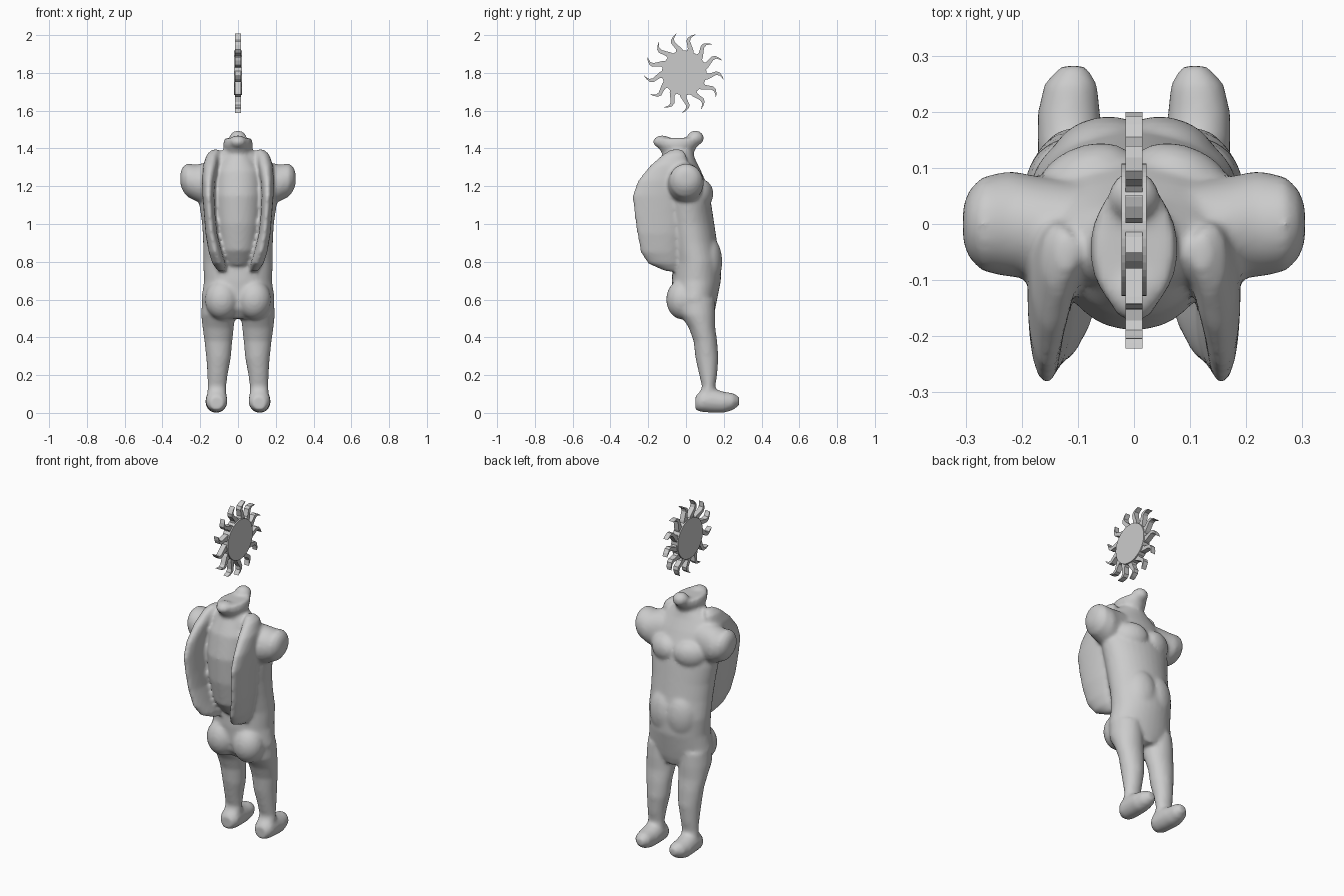
import bpy, bmesh
from math import sin, cos, pi, radians
from mathutils import Vector, Matrix

cube = bpy.data.objects.get("Cube")
if cube:
    bpy.data.objects.remove(cube)

stone = bpy.data.materials.new("pale grey stone")
stone.use_nodes = True
GREY = (0.6, 0.6, 0.6, 1)
stone.diffuse_color = GREY
stone.node_tree.nodes["Principled BSDF"].inputs["Base Color"].default_value = GREY


def make_object(name, bm):
    bmesh.ops.recalc_face_normals(bm, faces=bm.faces)
    mesh = bpy.data.meshes.new(name)
    bm.to_mesh(mesh)
    bm.free()
    mesh.materials.append(stone)
    obj = bpy.data.objects.new(name, mesh)
    bpy.context.collection.objects.link(obj)
    return obj


def loft(bm, axis, sections, side=1, n=32):
    """Closed loft along an axis: (position, low a, high a, low b, high b)."""
    rings = []
    for pos, a0, a1, b0, b1 in sections:
        ring = []
        for i in range(n):
            t = 2 * pi * i / n
            a = (a0 + a1) / 2 + (a1 - a0) / 2 * cos(t)
            b = (b0 + b1) / 2 + (b1 - b0) / 2 * sin(t)
            p = {"x": (pos, a, b), "y": (a, pos, b), "z": (a, b, pos)}[axis]
            ring.append(bm.verts.new((p[0] * side, p[1], p[2])))
        rings.append(ring)
    for lo, hi in zip(rings, rings[1:]):
        for i in range(n):
            j = (i + 1) % n
            bm.faces.new((lo[i], lo[j], hi[j], hi[i]))
    bm.faces.new(rings[0])
    bm.faces.new(rings[-1])


def blob(bm, centre, radii, side=1, tilt=0):
    m = (Matrix.Translation((centre[0] * side, centre[1], centre[2]))
         @ Matrix.Rotation(radians(tilt * side), 4, "Z")
         @ Matrix.Diagonal((*radii, 1)))
    bmesh.ops.create_uvsphere(bm, u_segments=24, v_segments=16, radius=1, matrix=m)


body = bmesh.new()

# torso: height, half width, back, front
torso = [(.5, .1, -.02, .14), (.55, .18, -.06, .155), (.6, .195, -.07, .165),
         (.7, .18, -.075, .185), (.8, .185, -.07, .185), (.9, .185, -.09, .165),
         (1, .19, -.11, .15), (1.1, .205, -.12, .135), (1.2, .2, -.12, .115),
         (1.28, .18, -.12, .08), (1.34, .14, -.12, .05), (1.4, .07, -.11, .03)]
loft(body, "z", [(z, -w, w, b, f) for z, w, b, f in torso])

# neck stump: a saddle with a raised front and rear lip
loft(body, "z", [(1.3, -.08, .08, -.13, .05), (1.37, -.065, .065, -.125, .035),
                 (1.42, -.08, .08, -.155, .065), (1.455, -.07, .07, -.165, .085)])
blob(body, (0, .05, 1.455), (.045, .045, .04))
blob(body, (0, -.125, 1.435), (.045, .05, .035))

# hollow between the wings
loft(body, "z", [(.78, -.07, .07, -.09, .05), (.86, -.1, .1, -.15, .05),
                 (1, -.12, .12, -.18, .05), (1.15, -.13, .13, -.19, .05),
                 (1.28, -.12, .12, -.165, .03), (1.38, -.06, .06, -.12, 0)])

for s in (-1, 1):
    # thigh and shin
    loft(body, "z", [(.07, .06, .165, .06, .17), (.14, .062, .16, .085, .155),
                     (.2, .055, .162, .07, .165), (.29, .038, .168, .05, .172),
                     (.38, .03, .178, .04, .165), (.45, .022, .188, .015, .155),
                     (.52, .015, .195, -.03, .155), (.6, .02, .19, -.04, .15)], s)
    # foot
    loft(body, "y", [(.05, .075, .15, .015, .09), (.08, .056, .17, .005, .12),
                     (.14, .056, .172, 0, .13), (.2, .06, .172, 0, .112),
                     (.25, .065, .16, .015, .105), (.282, .085, .13, .04, .085)], s)
    # arm stump
    loft(body, "x", [(.08, -.08, .07, 1.14, 1.33), (.17, -.095, .085, 1.1, 1.325),
                     (.22, -.095, .095, 1.12, 1.315), (.27, -.085, .085, 1.145, 1.32),
                     (.295, -.06, .06, 1.18, 1.3), (.305, -.03, .03, 1.21, 1.27)], s)
    # folded wing
    loft(body, "z", [(.75, .065, .105, -.11, -.04), (.79, .065, .135, -.2, -.03),
                     (.85, .085, .155, -.24, -.04), (.95, .11, .172, -.26, -.04),
                     (1.05, .12, .18, -.275, -.04), (1.15, .125, .188, -.285, -.03),
                     (1.23, .12, .19, -.255, -.01), (1.31, .105, .185, -.19, .01),
                     (1.37, .1, .165, -.12, 0), (1.395, .1, .135, -.08, -.02)], s)
    # buttock, chest muscle, belly side
    blob(body, (.085, -.02, .6), (.09, .085, .105), s)
    blob(body, (.085, .085, 1.16), (.09, .055, .075), s, -20)
    blob(body, (.06, .125, .8), (.09, .065, .13), s, -15)

torso_obj = make_object("winged_body", body)
remesh = torso_obj.modifiers.new("merge", "REMESH")
remesh.mode = "VOXEL"
remesh.voxel_size = 0.01
remesh.use_smooth_shade = True
soften = torso_obj.modifiers.new("soften", "SMOOTH")
soften.factor = 0.5
soften.iterations = 8

# sun disc above the neck
CENTRE = Vector((0, -.01, 1.8))
FACE_ON = Matrix.Translation(CENTRE) @ Matrix.Rotation(pi / 2, 4, "Y")
disc = bmesh.new()
bmesh.ops.create_cone(disc, cap_ends=True, segments=48, radius1=.118, radius2=.118,
                      depth=.044, matrix=FACE_ON)
make_object("sun_disc", disc)

# wavy pointed rays: radius, bend angle, half width
wave = [(.105, 0, .024), (.13, .04, .015), (.15, .12, .012),
        (.17, .18, .01), (.188, .16, .008), (.203, .08, .005), (.212, .02, .001)]
RAYS = 13
rays = bmesh.new()
for k in range(RAYS):
    start = radians(100) + 2 * pi * k / RAYS
    rows = []
    for r, bend, w in wave:
        row = []
        for x, e in ((-.015, -w), (.015, -w), (.015, w), (-.015, w)):
            a = start + bend + e / r
            row.append(rays.verts.new(CENTRE + Vector((x, r * cos(a), r * sin(a)))))
        rows.append(row)
    for lo, hi in zip(rows, rows[1:]):
        for i in range(4):
            j = (i + 1) % 4
            rays.faces.new((lo[i], lo[j], hi[j], hi[i]))
    rays.faces.new(rows[0])
    rays.faces.new(rows[-1])
make_object("sun_rays", rays)
